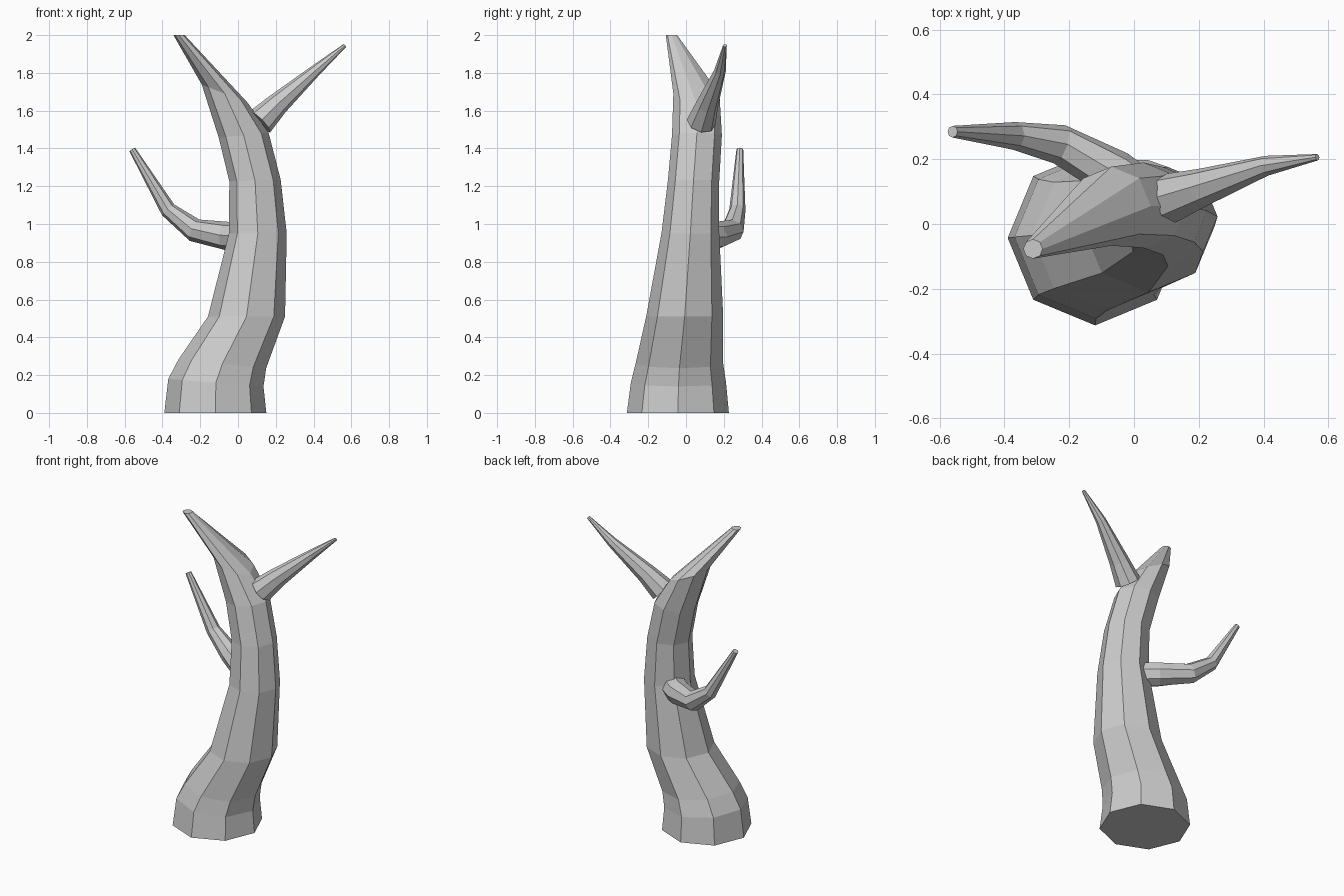
import bpy, bmesh, math
from mathutils import Vector

if "Cube" in bpy.data.objects:
    bpy.data.objects.remove(bpy.data.objects["Cube"])

SIDES = 8


def skin(name, rings):
    """Flat-shaded, capped tube through a list of vertex rings."""
    bm = bmesh.new()
    loops = [[bm.verts.new(p) for p in ring] for ring in rings]
    for a, b in zip(loops, loops[1:]):
        for i in range(SIDES):
            j = (i + 1) % SIDES
            bm.faces.new((a[i], a[j], b[j], b[i]))
    bm.faces.new(loops[0][::-1])
    bm.faces.new(loops[-1])
    bmesh.ops.recalc_face_normals(bm, faces=bm.faces)
    mesh = bpy.data.meshes.new(name)
    bm.to_mesh(mesh)
    bm.free()
    obj = bpy.data.objects.new(name, mesh)
    bpy.context.collection.objects.link(obj)
    return obj


def level_ring(x, y, z, r, slope):
    """Octagon seen from above, tilted along x by slope."""
    ring = []
    for i in range(SIDES):
        a = math.tau * i / SIDES
        dx = r * math.cos(a)
        ring.append(Vector((x + dx, y + r * math.sin(a), z + slope * dx)))
    return ring


def branch(name, path):
    """Tapered tube whose rings stand across the path; path = (x, y, z, radius)."""
    pts = [Vector(p[:3]) for p in path]
    rings = []
    for i, p in enumerate(pts):
        before = (p - pts[i - 1]).normalized() if i else Vector()
        after = (pts[i + 1] - p).normalized() if i < len(pts) - 1 else Vector()
        t = (before + after).normalized()
        u = Vector((0, 1, 0)).cross(t).normalized()
        v = t.cross(u)
        r = path[i][3]
        rings.append([p + r * (u * math.cos(a) + v * math.sin(a))
                      for a in (math.tau * k / SIDES for k in range(SIDES))])
    return skin(name, rings)


# Trunk: x, y, z, radius, tilt
trunk = [
    (-0.12, -0.043, 0.00, 0.27, 0),
    (-0.117, -0.04, 0.16, 0.252, -0.08),
    (-0.083, -0.035, 0.26, 0.232, -0.1),
    (0.045, -0.007, 0.51, 0.204, 0),
    (0.105, 0.023, 0.95, 0.153, 0),
    (0.09, 0.04, 1.23, 0.136, 0.03),
    (0.03, 0.058, 1.47, 0.132, 0.1),
    (-0.07, 0.055, 1.69, 0.122, -0.4),
    (-0.312, -0.077, 2.00, 0.03, 0),
]
skin("trunk", [level_ring(*t) for t in trunk])

# Upper right branch
branch("right_branch", [
    (0.115, 0.08, 1.54, 0.078),
    (0.21, 0.112, 1.635, 0.06),
    (0.41, 0.18, 1.812, 0.031),
    (0.566, 0.206, 1.945, 0.01),
])

# Lower left branch, rooted inside the trunk at the back
branch("left_branch", [
    (0.06, 0.06, 0.93, 0.08),
    (-0.06, 0.155, 0.937, 0.075),
    (-0.23, 0.246, 0.967, 0.062),
    (-0.37, 0.272, 1.075, 0.043),
    (-0.56, 0.285, 1.395, 0.018),
])
